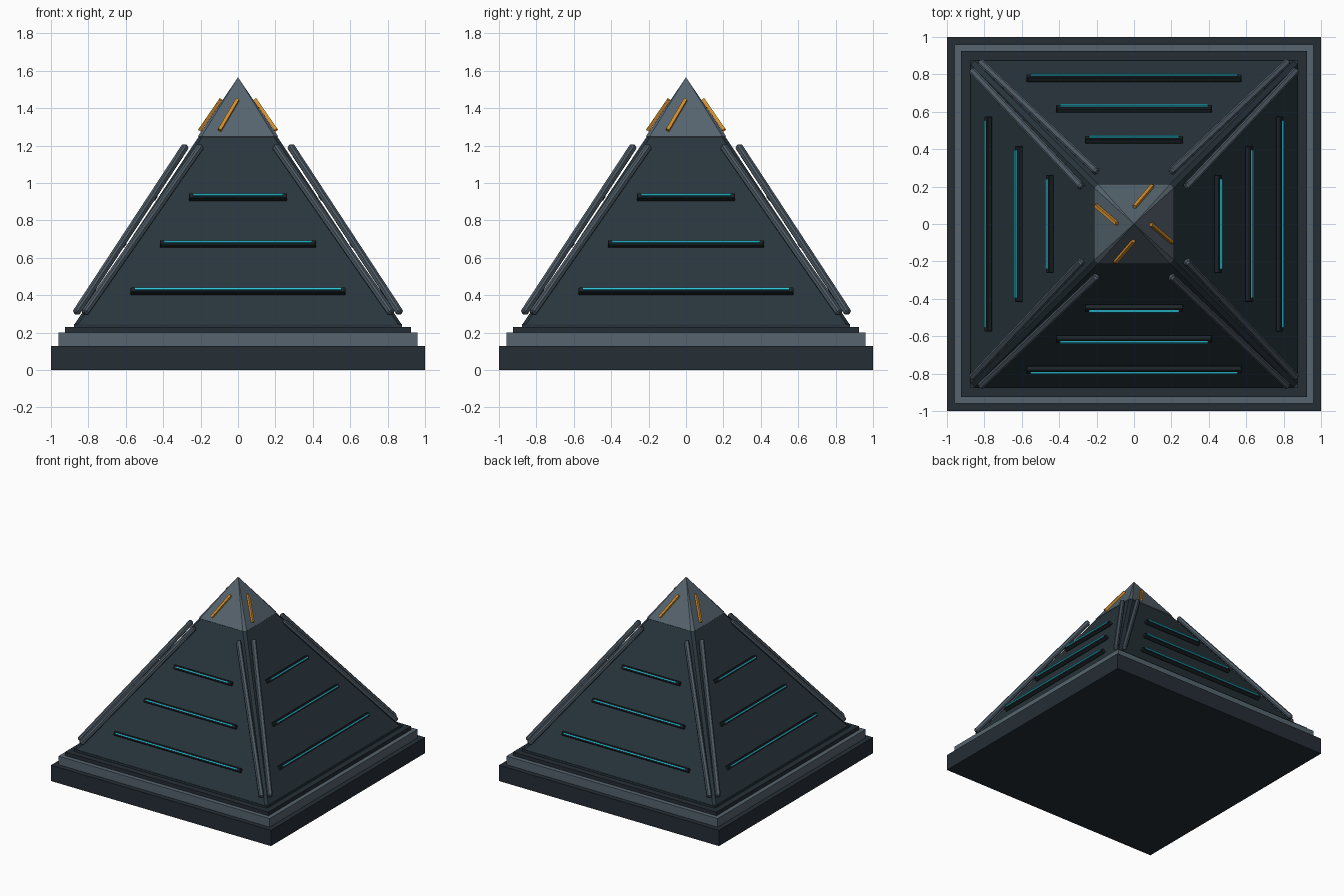
import bpy, bmesh, math
from mathutils import Vector, Matrix

if "Cube" in bpy.data.objects:
    bpy.data.objects.remove(bpy.data.objects["Cube"])


def material(name, rgb):
    m = bpy.data.materials.new(name)
    m.diffuse_color = (*rgb, 1)
    m.use_nodes = True
    m.node_tree.nodes["Principled BSDF"].inputs["Base Color"].default_value = m.diffuse_color
    return m


BASE = material("dark_slate", (0.018, 0.027, 0.036))
BODY = material("blue_slate", (0.021, 0.035, 0.045))
TRIM = material("light_slate", (0.093, 0.127, 0.156))
RAIL = material("rail_grey", (0.075, 0.102, 0.127))
HOUSING = material("near_black", (0.011, 0.017, 0.021))
GLOW = material("cyan", (0.026, 0.56, 0.70))
GOLD = material("amber", (0.65, 0.27, 0.025))


def finish(bm, name, mat):
    bmesh.ops.recalc_face_normals(bm, faces=bm.faces)
    me = bpy.data.meshes.new(name)
    bm.to_mesh(me)
    bm.free()
    me.materials.append(mat)
    ob = bpy.data.objects.new(name, me)
    bpy.context.collection.objects.link(ob)
    return ob


def box(name, mat, size, matrix, bevel=0):
    """Box with full sizes along the matrix axes."""
    bm = bmesh.new()
    bmesh.ops.create_cube(bm, size=1)
    bmesh.ops.scale(bm, vec=size, verts=bm.verts)
    if bevel:
        bmesh.ops.bevel(bm, geom=bm.edges[:], offset=bevel, segments=1, affect='EDGES')
    bm.transform(matrix)
    return finish(bm, name, mat)


def frame(origin, along, out):
    """Axes: x along the part, z outwards, y across."""
    x = along.normalized()
    z = (out - x * out.dot(x)).normalized()
    y = z.cross(x)
    m = Matrix((x, y, z)).transposed().to_4x4()
    m.translation = origin
    return m


def spire(name, mat, rings, apex=None):
    """Square tapered solid with clipped corners; rings are (half, clip, z)."""
    bm = bmesh.new()
    loops = []
    for h, c, z in rings:
        pts = [(h, -h + c), (h, h - c), (h - c, h), (-h + c, h),
               (-h, h - c), (-h, -h + c), (-h + c, -h), (h - c, -h)]
        loops.append([bm.verts.new((x, y, z)) for x, y in pts])
    bm.faces.new(loops[0])
    for a, b in zip(loops, loops[1:]):
        for i in range(8):
            j = (i + 1) % 8
            bm.faces.new((a[i], a[j], b[j], b[i]))
    top = loops[-1]
    if apex:
        tip = bm.verts.new((0, 0, apex))
        for i in range(8):
            bm.faces.new((top[i], top[(i + 1) % 8], tip))
    else:
        bm.faces.new(top)
    return finish(bm, name, mat)


# Stepped plinth
for name, mat, half, z0, z1 in (("plinth_lower", BASE, 1.0, 0, 0.13),
                                ("plinth_trim", TRIM, 0.96, 0.13, 0.20),
                                ("plinth_upper", BASE, 0.925, 0.20, 0.23),
                                ("body_footing", BODY, 0.877, 0.23, 0.247)):
    box(name, mat, (2 * half, 2 * half, z1 - z0),
        Matrix.Translation((0, 0, (z0 + z1) / 2)))

# Sloping body and pointed cap
spire("pyramid_body", BODY, [(0.873, 0.02, 0.247), (0.21, 0.02, 1.248)])
spire("cap", TRIM, [(0.207, 0.02, 1.243), (0.214, 0.02, 1.25)], 1.565)

normal = Vector((0, -0.834, 0.552))
for k in range(4):
    turn = Matrix.Rotation(k * math.pi / 2, 4, 'Z')

    # Light strips in dark housings on each face
    for i, (half, y, z) in enumerate(((0.575, 0.78, 0.422), (0.417, 0.615, 0.674),
                                      (0.262, 0.45, 0.925))):
        c = Vector((0, -y, z))
        m = turn @ frame(c, Vector((1, 0, 0)), normal)
        box(f"strip_housing_{k}_{i}", HOUSING, (2 * half, 0.032, 0.032), m, 0.004)
        m = turn @ frame(c + normal * 0.02, Vector((1, 0, 0)), normal)
        box(f"light_strip_{k}_{i}", GLOW, (2 * half - 0.045, 0.012, 0.014), m)

    # Slanted amber bar on each cap face
    a, b = Vector((-0.098, -0.204, 1.283)), Vector((-0.002, -0.092, 1.446))
    m = turn @ frame((a + b) / 2, b - a, normal)
    box(f"amber_bar_{k}", GOLD, ((b - a).length, 0.018, 0.018), m)

    # Pair of rails beside each corner edge
    for side, flip in enumerate((False, True)):
        a, b = Vector((0.868, 0.822, 0.303)), Vector((0.279, 0.198, 1.2))
        if flip:
            a.xy, b.xy = (a.y, a.x), (b.y, b.x)
        m = turn @ frame((a + b) / 2, b - a, Vector((1, 1, 0.9)))
        box(f"corner_rail_{k}_{side}", RAIL, ((b - a).length, 0.038, 0.036), m, 0.009)
